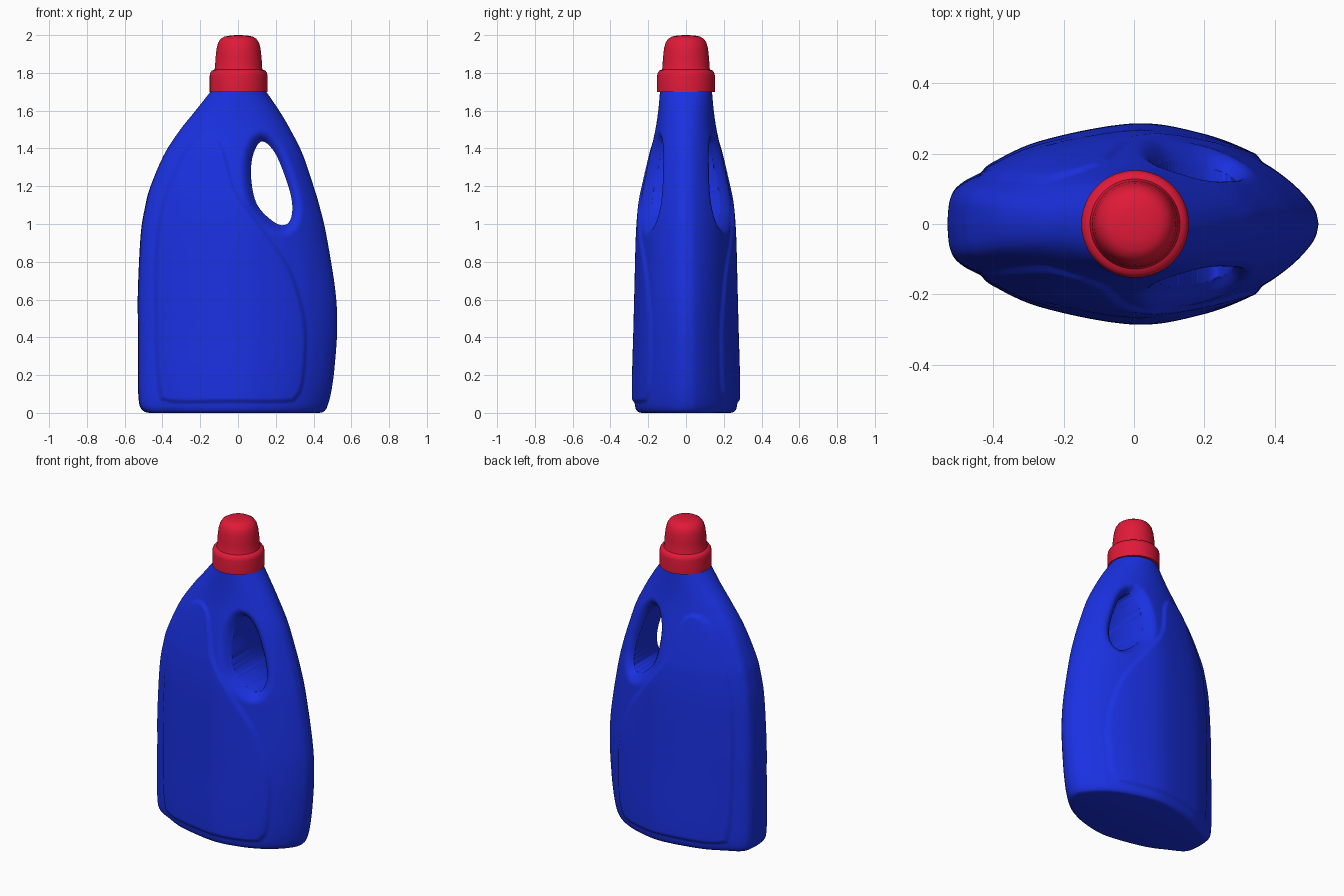
import bpy, bmesh, math
from mathutils import Vector

if "Cube" in bpy.data.objects:
    bpy.data.objects.remove(bpy.data.objects["Cube"])


def spline(points, n, closed=False):
    """Catmull-Rom through points, resampled to even spacing."""
    p = [Vector(q) for q in points]
    m = len(p)
    get = (lambda i: p[i % m]) if closed else (lambda i: p[max(0, min(m - 1, i))])
    dense = []
    for i in range(m if closed else m - 1):
        a, b, c, d = (get(i + k) for k in (-1, 0, 1, 2))
        for s in range(40):
            t = s / 40
            dense.append(0.5 * (2 * b + (c - a) * t + (2 * a - 5 * b + 4 * c - d) * t * t
                                + (3 * b - a - 3 * c + d) * t ** 3))
    dense.append(get(m) if closed else p[-1])
    acc = [0.0]
    for a, b in zip(dense, dense[1:]):
        acc.append(acc[-1] + (b - a).length)
    out, j = [], 0
    count = n if closed else n - 1
    for i in range(n):
        s = acc[-1] * i / count
        while j < len(acc) - 2 and acc[j + 1] < s:
            j += 1
        out.append(dense[j].lerp(dense[j + 1], (s - acc[j]) / max(acc[j + 1] - acc[j], 1e-9)))
    return out


def smoothstep(a, b, v):
    t = max(0.0, min(1.0, (v - a) / (b - a)))
    return t * t * (3 - 2 * t)


def distance_field(poly, reach):
    """Signed distance to a closed outline, positive inside."""
    segs = [(a.x, a.y, b.x - a.x, b.y - a.y) for a, b in zip(poly, poly[1:] + poly[:1])]
    x0, x1 = min(p.x for p in poly) - reach, max(p.x for p in poly) + reach
    z0, z1 = min(p.y for p in poly) - reach, max(p.y for p in poly) + reach

    def dist(x, z):
        if not (x0 < x < x1 and z0 < z < z1):
            return -reach
        best, inside = 1e9, False
        for ax, az, dx, dz in segs:
            px, pz = x - ax, z - az
            t = max(0.0, min(1.0, (px * dx + pz * dz) / (dx * dx + dz * dz)))
            best = min(best, (px - t * dx) ** 2 + (pz - t * dz) ** 2)
            if (az > z) != (az + dz > z) and px < dx * pz / dz:
                inside = not inside
        return math.sqrt(best) if inside else -math.sqrt(best)
    return dist


def make_object(name, bm, color=None):
    bmesh.ops.recalc_face_normals(bm, faces=bm.faces)
    mesh = bpy.data.meshes.new(name)
    bm.to_mesh(mesh)
    bm.free()
    ob = bpy.data.objects.new(name, mesh)
    bpy.context.collection.objects.link(ob)
    if color:
        mat = bpy.data.materials.new(name + "_plastic")
        mat.diffuse_color = color
        mat.use_nodes = True
        mat.node_tree.nodes["Principled BSDF"].inputs["Base Color"].default_value = mat.diffuse_color
        mesh.materials.append(mat)
    return ob


def skin(rings):
    """Closed solid through a stack of rings."""
    bm = bmesh.new()
    loops = [[bm.verts.new(p) for p in r] for r in rings]
    n = len(loops[0])
    for a, b in zip(loops, loops[1:]):
        for i in range(n):
            j = (i + 1) % n
            bm.faces.new((a[i], a[j], b[j], b[i]))
    bm.faces.new(loops[0][::-1])
    bm.faces.new(loops[-1])
    return bm


def activate(ob):
    bpy.ops.object.select_all(action='DESELECT')
    ob.select_set(True)
    bpy.context.view_layer.objects.active = ob


# Outlines seen from the front (x, z)
panel = spline([(-.43, .34), (-.432, .8), (-.41, 1.03), (-.36, 1.21), (-.256, 1.42), (-.16, 1.468),
                (-.095, 1.425), (-.066, 1.34), (-.013, 1.163), (.135, .96), (.27, .76), (.345, .52),
                (.356, .336), (.338, .15), (.305, .08), (.245, .062), (-.06, .062), (-.36, .063),
                (-.41, .11)], 70, True)
hole = spline([(.124, 1.438), (.078, 1.36), (.07, 1.237), (.10, 1.105), (.18, 1.018), (.245, .993),
               (.282, 1.035), (.284, 1.13), (.245, 1.263), (.19, 1.385)], 56, True)
panel_dist = distance_field(panel, .03)
hole_dist = distance_field(hole, .09)

# Body: stations of (z, left x, right x, half depth) and one half plan outline
stations = spline([(0, -.47, .43, .235), (.008, -.498, .456, .257), (.04, -.521, .475, .27),
                   (.12, -.529, .495, .273), (.25, -.53, .512, .271), (.45, -.53, .525, .265),
                   (.65, -.53, .515, .26), (.945, -.515, .467, .252), (1.1, -.49, .43, .24),
                   (1.2, -.463, .4, .225), (1.37, -.39, .342, .19), (1.5, -.305, .277, .162),
                   (1.6, -.225, .218, .147), (1.71, -.138, .143, .137)], 230)
plan = spline([(1, 0), (.97, .19), (.85, .45), (.66, .70), (.38, .90), (0, 1), (-.5, .82),
               (-.79, .565), (-.93, .42), (-.985, .27), (-1, 0)], 150)

rings = []
for z, left, right, depth in stations:
    w = smoothstep(1.1, 1.7, z)
    half = []
    for p in plan:
        q = p.lerp(p.normalized(), w)
        x = q.x * (right if q.x > 0 else -left)
        y = max(q.y, 0) * depth
        if y > .03:
            y += .013 * smoothstep(-.012, .012, panel_dist(x, z))      # raised label panel
            fall = max(0.0, min(1.0, 1 + hole_dist(x, z) / .065))      # rounded grip rim
            y -= min(.055, y * .45) * fall ** 2.2
        half.append((x, y))
    rings.append([(x, y, z) for x, y in half] + [(x, -y, z) for x, y in half[-2:0:-1]])
body = make_object("bottle_body", skin(rings), (.01, .03, .75, 1))

# Handle opening
cutter = make_object("handle_cutter", skin([[(p.x, y, p.y) for p in hole] for y in (-.5, .5)]))
cutter.hide_render = True
mod = body.modifiers.new("handle_opening", 'BOOLEAN')
mod.operation, mod.solver, mod.object = 'DIFFERENCE', 'EXACT', cutter
activate(body)
bpy.ops.object.modifier_apply(modifier=mod.name)
bpy.data.objects.remove(cutter)
bpy.ops.object.shade_smooth_by_angle(angle=math.radians(50))

# Cap: turned profile (radius, z)
profile = [(.153, 1.70), (.153, 1.785), (.15, 1.80), (.142, 1.812), (.128, 1.817), (.125, 1.825),
           (.122, 1.88), (.116, 1.93), (.108, 1.96), (.095, 1.98), (.075, 1.992), (.045, 1.998), (.01, 2.0)]
turn = [math.tau * i / 96 for i in range(96)]
cap = make_object("screw_cap", skin([[(.003 + r * math.cos(a), r * math.sin(a), z) for a in turn]
                                     for r, z in profile]), (.75, .01, .04, 1))
activate(cap)
bpy.ops.object.shade_smooth_by_angle(angle=math.radians(40))
